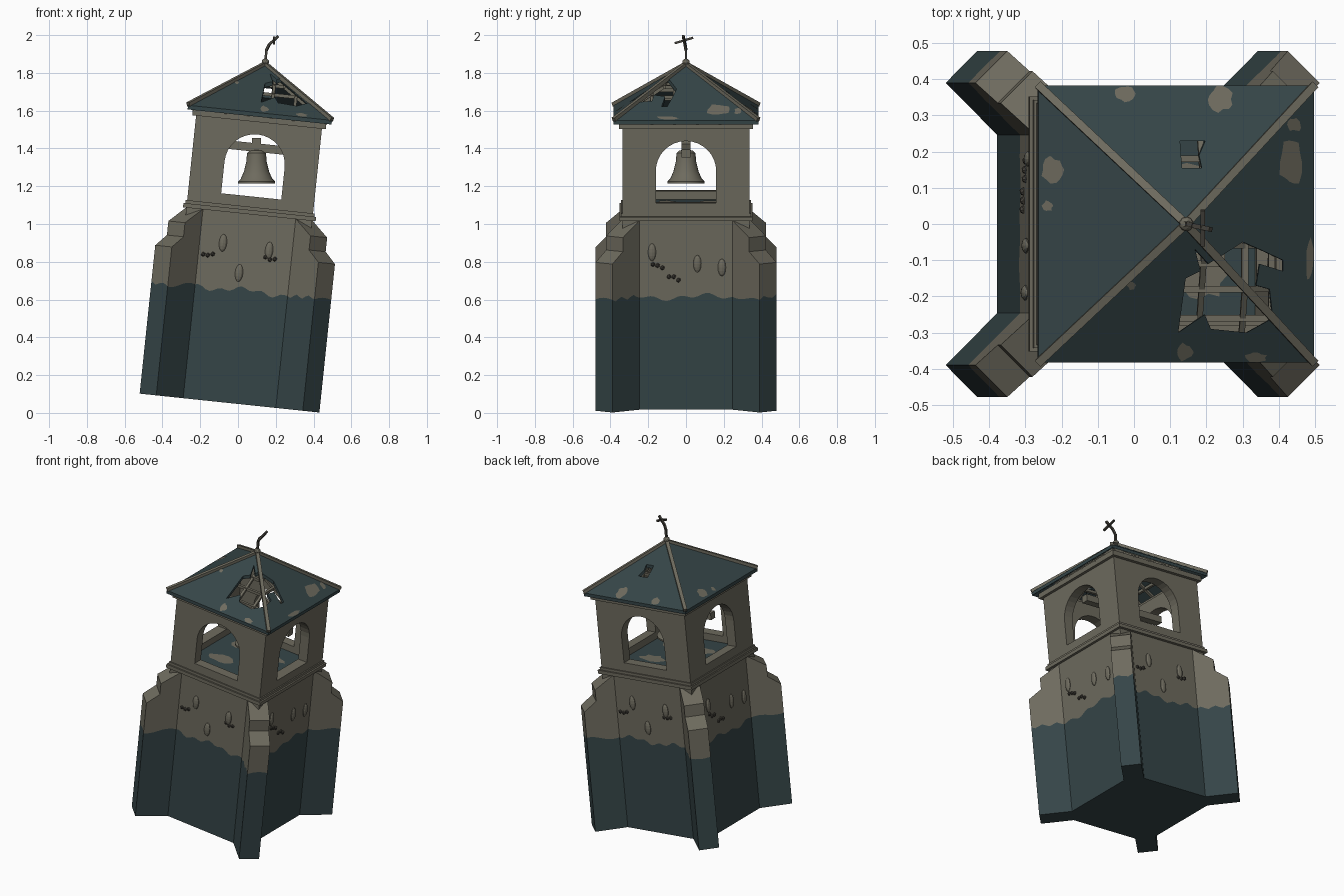
import bpy, bmesh, math, random
from mathutils import Matrix, Vector

random.seed(4)
if "Cube" in bpy.data.objects:
    bpy.data.objects.remove(bpy.data.objects["Cube"])


def material(name, rgb):
    m = bpy.data.materials.new(name)
    m.use_nodes = True
    m.diffuse_color = (*rgb, 1)
    m.node_tree.nodes["Principled BSDF"].inputs["Base Color"].default_value = (*rgb, 1)
    return m


STONE = material("weathered_stone", (0.155, 0.146, 0.112))
TEAL = material("dark_teal", (0.036, 0.06, 0.064))
DARK = material("dark_rubble", (0.06, 0.055, 0.045))

# The whole tower leans toward +x
LEAN = Matrix.Translation((-0.045, 0, 0.052)) @ Matrix.Rotation(math.radians(6), 4, "Y")
HALF, EAVE, EAVE_Z, APEX_Z = 0.335, 0.383, 1.545, 1.805
SLOPE = (APEX_Z - EAVE_Z) / EAVE
WATER = 0.6


def finish(bm, name, mats, lean=True):
    bmesh.ops.recalc_face_normals(bm, faces=bm.faces[:])
    me = bpy.data.meshes.new(name)
    bm.to_mesh(me)
    bm.free()
    for m in mats:
        me.materials.append(m)
    ob = bpy.data.objects.new(name, me)
    bpy.context.collection.objects.link(ob)
    if lean:
        me.transform(LEAN)
    return ob


def prism(bm, pts, low, high, frame=Matrix()):
    """Outline in x, y extruded along z, placed by frame."""
    a = [bm.verts.new(frame @ Vector((x, y, low))) for x, y in pts]
    b = [bm.verts.new(frame @ Vector((x, y, high))) for x, y in pts]
    bm.faces.new(a[::-1])
    bm.faces.new(b)
    for i in range(len(a)):
        j = (i + 1) % len(a)
        bm.faces.new((a[i], a[j], b[j], b[i]))


def square(r):
    return [(-r, -r), (r, -r), (r, r), (-r, r)]


def slab(name, r, low, high, mat):
    bm = bmesh.new()
    prism(bm, square(r), low, high)
    return finish(bm, name, [mat])


def bar(bm, p, q, w):
    p, q = Vector(p), Vector(q)
    frame = Matrix.Translation(p) @ (q - p).to_track_quat("Z", "Y").to_matrix().to_4x4()
    prism(bm, square(w / 2), 0, (q - p).length, frame)


def tide(bm):
    """Cut a ragged stain line and colour everything beneath it."""
    bmesh.ops.bisect_plane(bm, geom=bm.verts[:] + bm.edges[:] + bm.faces[:],
                           plane_co=(0, 0, WATER), plane_no=(0, 0, 1))
    todo = [e for e in bm.edges if all(abs(v.co.z - WATER) < 1e-4 for v in e.verts)]
    while todo:
        e = todo.pop()
        if e.calc_length() > 0.04:
            new, _ = bmesh.utils.edge_split(e, e.verts[0], 0.5)
            todo += [e, new]
    for v in bm.verts:
        if abs(v.co.z - WATER) < 1e-4:
            x, y = v.co.x, v.co.y
            v.co.z += 0.012 * math.sin(19 * x + 15 * y) + 0.01 * math.sin(57 * x - 43 * y)
    for f in bm.faces:
        f.material_index = int(min(v.co.z for v in f.verts) < 0.3)


def cut(ob, cutters):
    bpy.context.view_layer.objects.active = ob
    for c in cutters:
        c.hide_render = True
        mod = ob.modifiers.new("cut", "BOOLEAN")
        mod.operation, mod.solver, mod.object = "DIFFERENCE", "EXACT", c
        bpy.ops.object.modifier_apply(modifier=mod.name)
        bpy.data.objects.remove(c)


# Tower shaft
bm = bmesh.new()
prism(bm, square(HALF), 0, 1.01)
tide(bm)
finish(bm, "tower_shaft", [STONE, TEAL])

# Stepped corner buttresses
profile = [(0.25, 0), (0.614, 0), (0.614, 0.79), (0.535, 0.85),
           (0.535, 0.925), (0.41, 1.008), (0.25, 1.008)]
for k in range(4):
    bm = bmesh.new()
    turn = Matrix.Rotation(math.radians(45 + 90 * k), 4, "Z") @ Matrix.Rotation(math.pi / 2, 4, "X")
    prism(bm, profile, -0.0625, 0.0625, turn)
    tide(bm)
    finish(bm, f"buttress_{k + 1}", [STONE, TEAL])

# Ledge and belfry floor
slab("ledge_lower", 0.353, 1.005, 1.028, STONE)
slab("ledge_upper", 0.343, 1.028, 1.045, STONE)
slab("belfry_floor", 0.275, 1.04, 1.055, TEAL)

# Belfry walls with an arched opening on each side
belfry = slab("belfry_walls", HALF, 1.04, 1.51, STONE)
arch = [(-0.16, 1.10), (0.16, 1.10)] + [
    (0.16 * math.cos(a), 1.27 + 0.16 * math.sin(a))
    for a in (math.pi * i / 16 for i in range(17))]
cutters = [slab("room_cutter", 0.27, 1.0, 1.6, STONE)]
for k in range(2):
    bm = bmesh.new()
    turn = Matrix.Rotation(math.pi / 2 * k, 4, "Z") @ Matrix.Rotation(math.pi / 2, 4, "X")
    prism(bm, arch, -0.6, 0.6, turn)
    cutters.append(finish(bm, "arch_cutter", [STONE]))
cut(belfry, cutters)

# Cornice ring below the eaves
cornice = slab("cornice", 0.355, 1.495, 1.528, STONE)
cut(cornice, [slab("cornice_cutter", 0.28, 1.4, 1.6, STONE)])

# Roof shell, broken open in two places
bm = bmesh.new()
rings = []
for drop in (0, 0.022):
    ring = [bm.verts.new((x, y, EAVE_Z - drop)) for x, y in square(EAVE)]
    tip = bm.verts.new((0, 0, APEX_Z - drop))
    rings.append(ring)
    for i in range(4):
        bm.faces.new((ring[i], ring[(i + 1) % 4], tip))
for i in range(4):
    j = (i + 1) % 4
    bm.faces.new((rings[0][i], rings[0][j], rings[1][j], rings[1][i]))
roof = finish(bm, "roof", [TEAL])
big_hole = [(0.03, -0.07), (0.07, -0.11), (0.17, -0.05), (0.22, -0.07), (0.29, -0.1),
            (0.29, -0.13), (0.22, -0.11), (0.21, -0.17), (0.25, -0.18), (0.26, -0.26),
            (0.19, -0.30), (0.09, -0.29), (0.07, -0.25), (0.0, -0.3), (0.01, -0.15), (0.05, -0.13)]
small_hole = [(0, 0.155), (0.055, 0.155), (0.05, 0.19), (0.07, 0.23), (0, 0.23)]
cutters = []
for pts in (big_hole, small_hole):
    bm = bmesh.new()
    prism(bm, pts, 1.3, 2)
    cutters.append(finish(bm, "roof_cutter", [TEAL]))
cut(roof, cutters)


def roof_point(x, y, lift=0.0):
    return Vector((x, y, APEX_Z - SLOPE * max(abs(x), abs(y)) + lift))


# Hip ridges and finial ball
bm = bmesh.new()
for x, y in square(EAVE):
    bar(bm, roof_point(0, 0), roof_point(x, y, 0.004), 0.022)
finish(bm, "hip_ridges", [STONE])
bm = bmesh.new()
bmesh.ops.create_icosphere(bm, subdivisions=2, radius=0.02,
                           matrix=Matrix.Translation((0, 0, APEX_Z + 0.01)))
finish(bm, "finial_ball", [STONE])

# Rafters and battens under the roof skin
bm = bmesh.new()
for k in range(4):
    turn = Matrix.Rotation(math.pi / 2 * k, 4, "Z")
    for s in (-0.18, -0.06, 0.06, 0.18):
        bar(bm, turn @ roof_point(s, -abs(s), -0.036), turn @ roof_point(s, -0.36, -0.036), 0.016)
    for r in (0.11, 0.18, 0.26):
        bar(bm, turn @ roof_point(-r, -r, -0.036), turn @ roof_point(r, -r, -0.036), 0.018)
finish(bm, "rafters", [STONE])


def blob(bm, x, y, rx, ry, height):
    """Ragged flat patch laid on the surface given by height(x, y)."""
    vs = []
    for i in range(14):
        a = math.tau * i / 14
        r = random.uniform(0.75, 1.15)
        px = max(-EAVE, min(EAVE, x + rx * r * math.cos(a)))
        py = max(-EAVE, min(EAVE, y + ry * r * math.sin(a)))
        vs.append(bm.verts.new(height(px, py)))
    bm.faces.new(vs)


# Worn patches on roof and floor
bm = bmesh.new()
for patch in [(-0.14, 0.36, 0.03, 0.025), (0.12, 0.345, 0.035, 0.035), (-0.345, 0.15, 0.03, 0.035),
              (-0.36, 0.05, 0.015, 0.015), (0.315, 0.17, 0.035, 0.07), (0.325, 0.275, 0.02, 0.02),
              (0.37, -0.1, 0.012, 0.06), (0.02, -0.355, 0.025, 0.025), (0.22, -0.37, 0.03, 0.015),
              (-0.14, -0.17, 0.012, 0.012)]:
    blob(bm, *patch, lambda x, y: roof_point(x, y, 0.003))
finish(bm, "roof_patches", [STONE])
bm = bmesh.new()
for patch in [(-0.12, -0.1, 0.08, 0.05), (0.13, -0.14, 0.06, 0.07), (0.1, 0.12, 0.09, 0.05), (-0.14, 0.14, 0.05, 0.07)]:
    blob(bm, *patch, lambda x, y: Vector((x, y, 1.058)))
finish(bm, "floor_patches", [STONE])

# Bulging stones and rubble clumps on the shaft walls
front = ([(-0.123, 0.84), (-0.022, 0.69), (0.124, 0.825)], [(-0.196, 0.767), (0.134, 0.786)])
side = ([(-0.18, 0.838), (0.06, 0.777), (0.19, 0.757)], [(-0.15, 0.767), (-0.065, 0.70)])
stones, rubble = bmesh.new(), bmesh.new()
for k in range(4):
    turn = Matrix.Rotation(math.pi / 2 * k, 4, "Z")
    big, small = (front, side)[k % 2]
    for x, z in big:
        place = turn @ Matrix.Translation((x, -HALF, z)) @ Matrix.Diagonal((0.022, 0.014, 0.046, 1))
        bmesh.ops.create_uvsphere(stones, u_segments=10, v_segments=8, radius=1, matrix=place)
    for x, z in small:
        for i in (-1, 0, 1):
            spot = Matrix.Translation((x + 0.025 * i, -HALF, z + random.uniform(-0.012, 0.012)))
            bmesh.ops.create_icosphere(rubble, subdivisions=1, radius=0.013, matrix=turn @ spot)
finish(stones, "bulging_stones", [STONE])
finish(rubble, "rubble", [DARK])

# Bell beam and headstock
bm = bmesh.new()
bar(bm, (-0.3, 0, 1.36), (0.3, 0, 1.36), 0.045)
finish(bm, "bell_beam", [STONE])
bm = bmesh.new()
prism(bm, square(0.024), 1.37, 1.455, Matrix.Translation((0.098, 0, 0)))
finish(bm, "headstock", [STONE], lean=False)

# Bell, hanging plumb
outline = [(0, 1.392), (0.035, 1.39), (0.05, 1.375), (0.054, 1.33), (0.066, 1.28), (0.083, 1.24),
           (0.098, 1.225), (0.098, 1.215), (0.085, 1.217), (0.06, 1.27), (0.045, 1.35), (0, 1.37)]
bm = bmesh.new()
vs = [bm.verts.new((r, 0, z)) for r, z in outline]
es = [bm.edges.new(p) for p in zip(vs, vs[1:])]
bmesh.ops.spin(bm, geom=vs + es, cent=(0, 0, 0), axis=(0, 0, 1), angle=math.tau, steps=28)
bmesh.ops.remove_doubles(bm, verts=bm.verts[:], dist=1e-4)
bmesh.ops.translate(bm, verts=bm.verts[:], vec=(0.098, 0, 0))
bell = finish(bm, "bell", [STONE], lean=False)
bpy.ops.object.select_all(action="DESELECT")
bell.select_set(True)
bpy.context.view_layer.objects.active = bell
bpy.ops.object.shade_smooth_by_angle()

# Bent cross on the peak
bm = bmesh.new()
path = [(0.145, 0, 1.85), (0.15, 0, 1.92), (0.165, -0.005, 1.95), (0.19, -0.01, 1.973), (0.212, -0.015, 1.995)]
for p, q in zip(path, path[1:]):
    bar(bm, p, q, 0.013)
bar(bm, (0.19, -0.06, 1.957), (0.19, 0.038, 1.986), 0.012)
finish(bm, "bent_cross", [DARK], lean=False)
